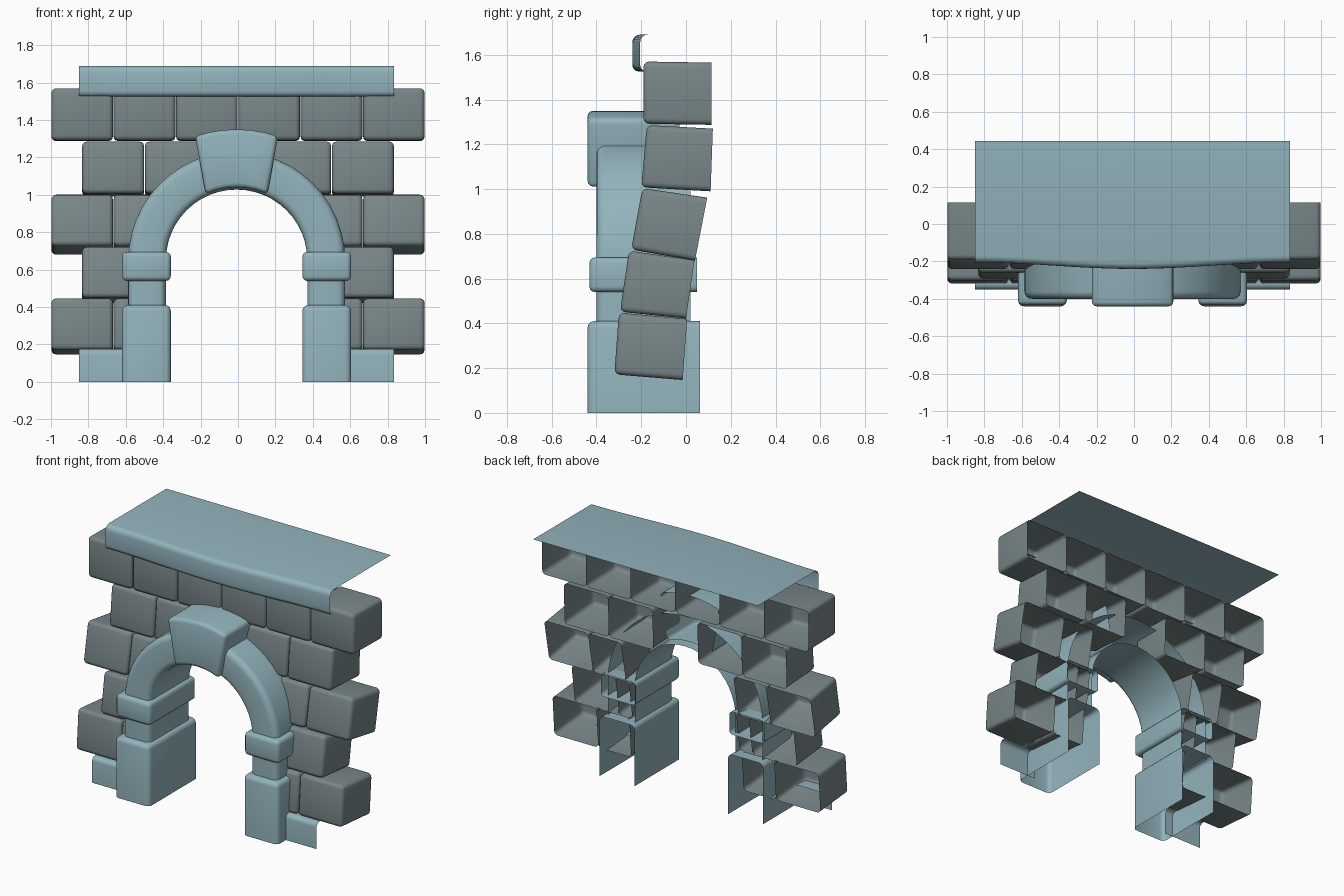
import bpy, bmesh, math

if "Cube" in bpy.data.objects:
    bpy.data.objects.remove(bpy.data.objects["Cube"])

CX = -0.0075  # arch axis


def material(name, rgb):
    m = bpy.data.materials.new(name)
    m.diffuse_color = (*rgb, 1)
    m.use_nodes = True
    m.node_tree.nodes["Principled BSDF"].inputs["Base Color"].default_value = m.diffuse_color
    return m


TRIM = material("trim_stone", (0.29, 0.45, 0.50))
WALL = material("wall_stone", (0.19, 0.24, 0.25))


def finish(bm, name, mat):
    me = bpy.data.meshes.new(name)
    bm.to_mesh(me)
    bm.free()
    ob = bpy.data.objects.new(name, me)
    bpy.context.collection.objects.link(ob)
    me.materials.append(mat)
    bpy.ops.object.select_all(action='DESELECT')
    ob.select_set(True)
    bpy.context.view_layer.objects.active = ob
    bpy.ops.object.shade_smooth_by_angle(angle=math.radians(40))
    return ob


def round_edges(bm, radius):
    bmesh.ops.recalc_face_normals(bm, faces=bm.faces[:])
    edges = [e for e in bm.edges if len(e.link_faces) == 2
             and e.calc_face_angle(0) > math.radians(30)]
    bmesh.ops.bevel(bm, geom=edges, offset=radius, segments=3, profile=0.5,
                    affect='EDGES', clamp_overlap=True)


def stone(name, x0, x1, section, mat, radius=0.025, open_bottom=False):
    """Box from a (y, z) quad: front-bottom, back-bottom, back-top, front-top; back left open."""
    bm = bmesh.new()
    a = [bm.verts.new((x0, y, z)) for y, z in section]
    b = [bm.verts.new((x1, y, z)) for y, z in section]
    bm.faces.new(a)
    bm.faces.new(b[::-1])
    for i in (0, 2, 3):
        if i == 0 and open_bottom:
            continue
        j = (i + 1) % 4
        bm.faces.new((a[i], b[i], b[j], a[j]))
    round_edges(bm, radius)
    return finish(bm, name, mat)


def grid_surface(name, rows, mat):
    """Skin a list of equally long point rows."""
    bm = bmesh.new()
    vs = [[bm.verts.new(p) for p in row] for row in rows]
    for r0, r1 in zip(vs, vs[1:]):
        for i in range(len(r0) - 1):
            bm.faces.new((r0[i], r0[i + 1], r1[i + 1], r1[i]))
    bmesh.ops.recalc_face_normals(bm, faces=bm.faces[:])
    return finish(bm, name, mat)


def corner(c, r, a0, a1, n=4):
    """Points of a rounded profile corner, angles in degrees."""
    return [(c[0] + r * math.cos(math.radians(a0 + (a1 - a0) * i / n)),
             c[1] + r * math.sin(math.radians(a0 + (a1 - a0) * i / n))) for i in range(n + 1)]


def box(y0, y1, z0, z1):
    return [(y0, z0), (y1, z0), (y1, z1), (y0, z1)]


# Wall courses: leaning side section and block spans on one side
courses = [
    ([(-0.32, 0.172), (-0.015, 0.147), (0.005, 0.42), (-0.30, 0.448)], [(0.42, 0.667), (0.667, 1.0)]),
    ([(-0.295, 0.452), (0.0, 0.422), (0.038, 0.682), (-0.255, 0.725)], [(0.40, 0.5), (0.5, 0.835)]),
    ([(-0.245, 0.73), (0.04, 0.68), (0.095, 0.962), (-0.195, 1.004)], [(0.42, 0.667), (0.667, 1.0)]),
    ([(-0.20, 1.008), (0.11, 0.99), (0.12, 1.27), (-0.175, 1.286)], [(0.167, 0.5), (0.5, 0.835)]),
    ([(-0.19, 1.292), (0.115, 1.287), (0.115, 1.565), (-0.19, 1.57)],
     [(0.0, 0.333), (0.333, 0.667), (0.667, 1.0)]),
]
for row, (section, spans) in enumerate(courses):
    for x0, x1 in spans:
        for s in (-1, 1):
            a, b = sorted((s * (x0 + 0.002), s * (x1 - 0.002)))
            stone(f"wall_block_row{row + 1}", a, b, section, WALL)

# Pier bases, capitals and low plinth strips either side of the opening
for s in (-1, 1):
    a, b = sorted((CX + s * 0.352, CX + s * 0.612))
    stone("pier_base", a, b, box(-0.44, 0.062, 0, 0.41), TRIM, 0.03, True)
    stone("capital", a, b, box(-0.432, 0.05, 0.54, 0.695), TRIM, 0.025)
    strip = [(-0.35, 0.0)] + corner((-0.32, 0.145), 0.03, 180, 90) + [(-0.22, 0.175)]
    grid_surface("plinth_strip", [[(x, y, z) for y, z in strip]
                                  for x in (CX + s * 0.55, CX + s * 0.842)], TRIM)

# Arch ring with its two shafts, swept as one open-backed band
RI, RO, CZ = 0.378, 0.58, 0.65
profile = ([(RI, 0.02)] + corner((RI + 0.04, -0.36), 0.04, 180, 270)
           + corner((RO - 0.04, -0.36), 0.04, 270, 360) + [(RO, 0.02)])
stations = [(0, 0.40)] + [(math.pi * i / 24, CZ) for i in range(25)] + [(math.pi, 0.40)]
grid_surface("arch", [[(CX + r * math.cos(t), y, z + r * math.sin(t)) for r, y in profile]
                      for t, z in stations], TRIM)

# Keystone: wedge with curved top and bottom
outline = []
for radius, half, sign in ((0.70, 0.222, 1), (0.39, 0.165, -1)):
    for i in range(7):
        x = sign * half * (i / 3 - 1)
        outline.append((CX + x, CZ + math.sqrt(radius ** 2 - x * x)))
bm = bmesh.new()
front = [bm.verts.new((x, -0.44, z)) for x, z in outline]
back = [bm.verts.new((x, -0.03, z)) for x, z in outline]
bm.faces.new(front)
for i in range(len(front)):
    j = (i + 1) % len(front)
    bm.faces.new((front[i], back[i], back[j], front[j]))
round_edges(bm, 0.025)
finish(bm, "keystone", TRIM)

# Roof sheet with a rolled front lip that bulges in the middle
lip = (corner((-0.17, 1.655), 0.035, 90, 180) + corner((-0.175, 1.555), 0.03, 180, 270))
rows = []
for i in range(25):
    x = -0.85 + 1.685 * i / 24
    bulge = -0.035 * math.cos(math.pi * (i / 24 - 0.5)) ** 2
    rows.append([(x, 0.445, 1.69)] + [(x, y + bulge, z) for y, z in lip])
grid_surface("roof_sheet", rows, TRIM)
